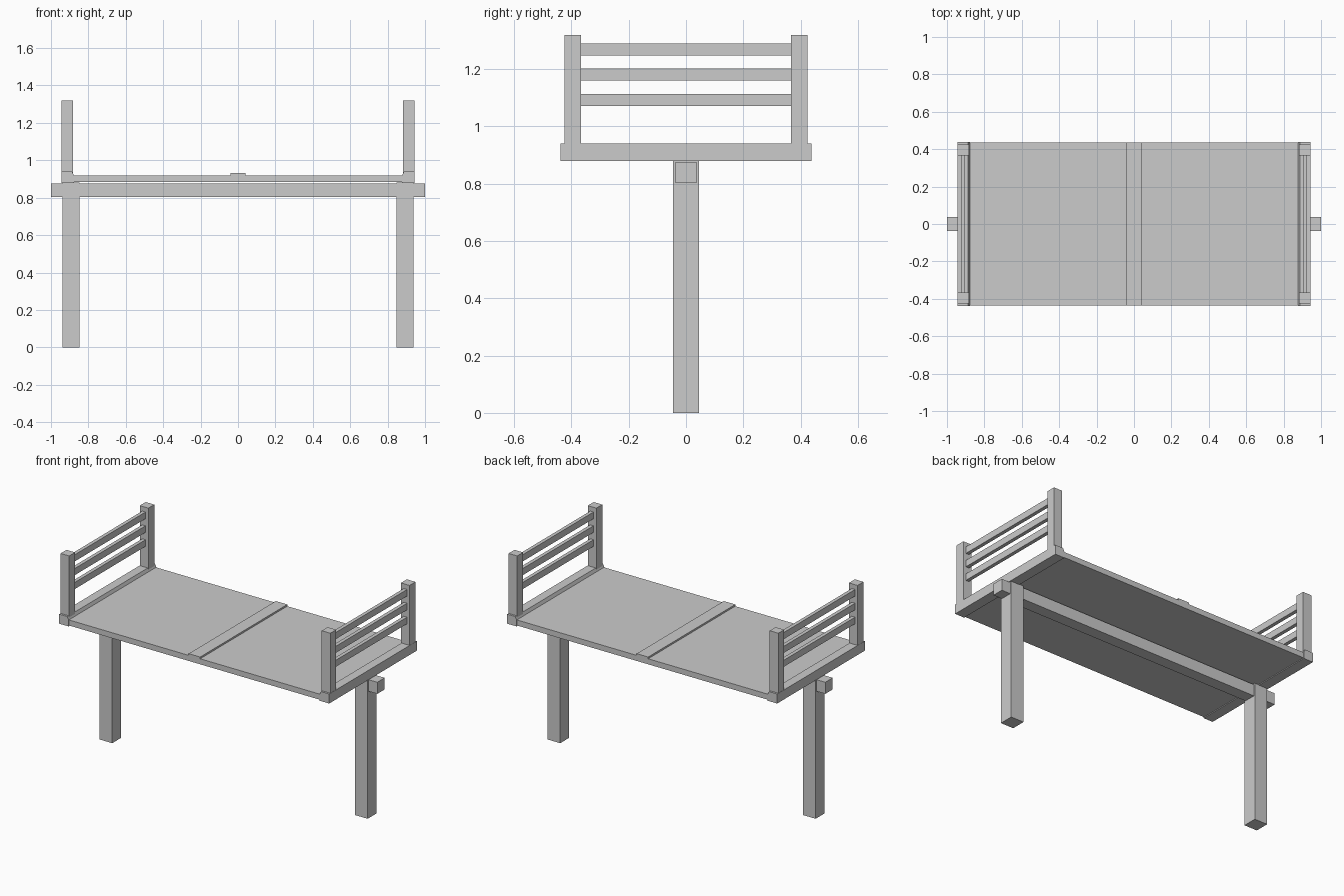
import bpy, bmesh

if "Cube" in bpy.data.objects:
    bpy.data.objects.remove(bpy.data.objects["Cube"])


def prism(name, profile, y0, y1):
    """Extrude an x-z profile along y."""
    bm = bmesh.new()
    face = bm.faces.new([bm.verts.new((x, y0, z)) for x, z in profile])
    out = bmesh.ops.extrude_face_region(bm, geom=[face])
    verts = [v for v in out["geom"] if isinstance(v, bmesh.types.BMVert)]
    bmesh.ops.translate(bm, verts=verts, vec=(0, y1 - y0, 0))
    bmesh.ops.recalc_face_normals(bm, faces=bm.faces)
    mesh = bpy.data.meshes.new(name)
    bm.to_mesh(mesh)
    bm.free()
    ob = bpy.data.objects.new(name, mesh)
    bpy.context.collection.objects.link(ob)
    return ob


def box(name, x0, x1, y0, y1, z0, z1):
    return prism(name, [(x0, z0), (x1, z0), (x1, z1), (x0, z1)], y0, y1)


# Long deck, raised centre strip and supporting beam
box("deck", -0.94, 0.94, -0.435, 0.435, 0.885, 0.92)
box("centre_strip", -0.04, 0.04, -0.435, 0.435, 0.90, 0.931)
box("beam", -1.0, 1.0, -0.037, 0.037, 0.803, 0.876)

for side, s in (("left", -1), ("right", 1)):
    # Central leg
    box(side + "_leg", *sorted((s * 0.848, s * 0.938)), -0.045, 0.045, 0, 0.882)
    # End board with a slightly chamfered inner edge
    profile = [(0.944, 0.88), (0.944, 0.94), (0.887, 0.94), (0.878, 0.92), (0.878, 0.88)]
    prism(side + "_end_board", [(s * x, z) for x, z in profile], -0.438, 0.438)
    # Corner posts
    for end, t in (("front", -1), ("back", 1)):
        box(f"{side}_{end}_post", *sorted((s * 0.883, s * 0.943)),
            *sorted((t * 0.366, t * 0.425)), 0.93, 1.319)
    # Three rails between the posts
    for i, z in enumerate((1.093, 1.181, 1.268)):
        box(f"{side}_rail_{i + 1}", *sorted((s * 0.903, s * 0.926)),
            -0.37, 0.37, z - 0.021, z + 0.021)
